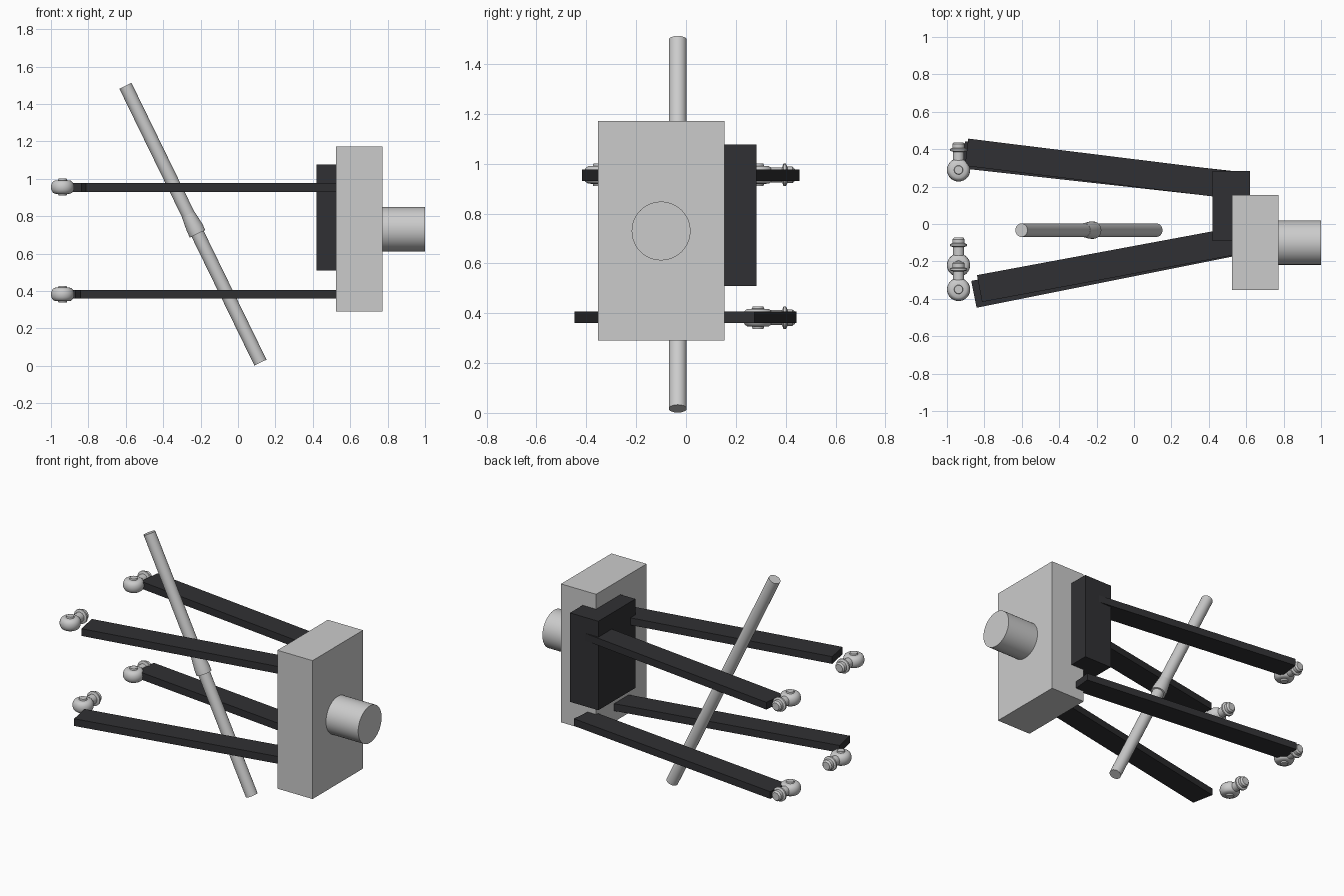
import bpy, bmesh, math
from mathutils import Vector

if "Cube" in bpy.data.objects:
    bpy.data.objects.remove(bpy.data.objects["Cube"])

dark = bpy.data.materials.new("dark_grey")
dark.diffuse_color = (0.03, 0.03, 0.033, 1)
dark.use_nodes = True
dark.node_tree.nodes["Principled BSDF"].inputs["Base Color"].default_value = dark.diffuse_color


def finish(name, bm, mat=None, smooth=False):
    bmesh.ops.recalc_face_normals(bm, faces=bm.faces)
    me = bpy.data.meshes.new(name)
    bm.to_mesh(me)
    bm.free()
    ob = bpy.data.objects.new(name, me)
    bpy.context.collection.objects.link(ob)
    if mat:
        me.materials.append(mat)
    if smooth:
        bpy.ops.object.select_all(action='DESELECT')
        bpy.context.view_layer.objects.active = ob
        ob.select_set(True)
        bpy.ops.object.shade_smooth_by_angle(angle=math.radians(35))
    return ob


def box(name, lo, hi, mat=None):
    bm = bmesh.new()
    bmesh.ops.create_cube(bm, size=1)
    for v in bm.verts:
        v.co = Vector([(a + b) / 2 + c * (b - a) for a, b, c in zip(lo, hi, v.co)])
    return finish(name, bm, mat)


def lathe(name, profile, origin, axis, sides=32):
    """Revolve (radius, height) points around an axis through origin."""
    bm = bmesh.new()
    vs = [bm.verts.new((r, 0, h)) for r, h in profile]
    es = [bm.edges.new(p) for p in zip(vs, vs[1:])]
    bmesh.ops.spin(bm, geom=vs + es, cent=(0, 0, 0), axis=(0, 0, 1),
                   angle=2 * math.pi, steps=sides, use_duplicate=False)
    bmesh.ops.remove_doubles(bm, verts=bm.verts, dist=1e-5)
    ob = finish(name, bm, smooth=True)
    ob.location = origin
    ob.rotation_euler = Vector(axis).to_track_quat('Z', 'Y').to_euler()
    return ob


def arm(name, start, end, z, width=0.146, thick=0.046):
    a, b = Vector(start), Vector(end)
    d = b - a
    ob = box(name, (-d.length / 2, -width / 2, -thick / 2),
             (d.length / 2, width / 2, thick / 2), dark)
    ob.location = (*((a + b) / 2), z)
    ob.rotation_euler.z = math.atan2(d.y, d.x)


# Main housing, side block and round boss
box("housing", (0.525, -0.353, 0.29), (0.773, 0.155, 1.172))
box("side_block", (0.42, -0.09, 0.51), (0.62, 0.283, 1.077), dark)
lathe("boss", [(0, 0), (0.118, 0), (0.118, 0.247), (0, 0.247)],
      (0.753, -0.1, 0.73), (1, 0, 0), 48)

# Flat control arms
arm("upper_back_arm", (-0.895, 0.384), (0.59, 0.200), 0.953)
arm("lower_back_arm", (-0.912, 0.370), (0.59, 0.203), 0.383)
arm("upper_front_arm", (-0.826, -0.345), (0.60, -0.080), 0.953)
arm("lower_front_arm", (-0.856, -0.376), (0.60, -0.085), 0.383)

# Slanted strut with a flared collar at mid length
bottom, top = Vector((0.12, -0.033, 0.017)), Vector((-0.602, -0.033, 1.497))
d = top - bottom
m = d.length / 2
lathe("strut", [(0, 0), (0.036, 0), (0.036, m - 0.057), (0.046, m - 0.057),
                (0.046, m - 0.02), (0.037, m + 0.057), (0.036, m + 0.057),
                (0.036, 2 * m), (0, 2 * m)], bottom, d)

# Ball joints with flanged studs
half = [(0, 0.045), (0.022, 0.045), (0.024, 0.036), (0.043, 0.035),
        (0.053, 0.028), (0.060, 0.015), (0.062, 0)]
ball = half + [(r, -h) for r, h in reversed(half[:-1])]
stud = [(0, 0.04), (0.03, 0.04), (0.03, 0.097), (0.045, 0.102), (0.045, 0.112),
        (0.033, 0.118), (0.033, 0.138), (0.024, 0.148), (0, 0.148)]
joints = {"upper_back": (0.289, 0.955), "lower_back": (0.289, 0.382),
          "upper_front": (-0.35, 0.955), "lower_front": (-0.22, 0.382)}
for name, (y, z) in joints.items():
    lathe(name + "_ball", ball, (-0.938, y, z), (0, 0, 1))
    lathe(name + "_stud", stud, (-0.938, y, z), (0, 1, 0), 24)
